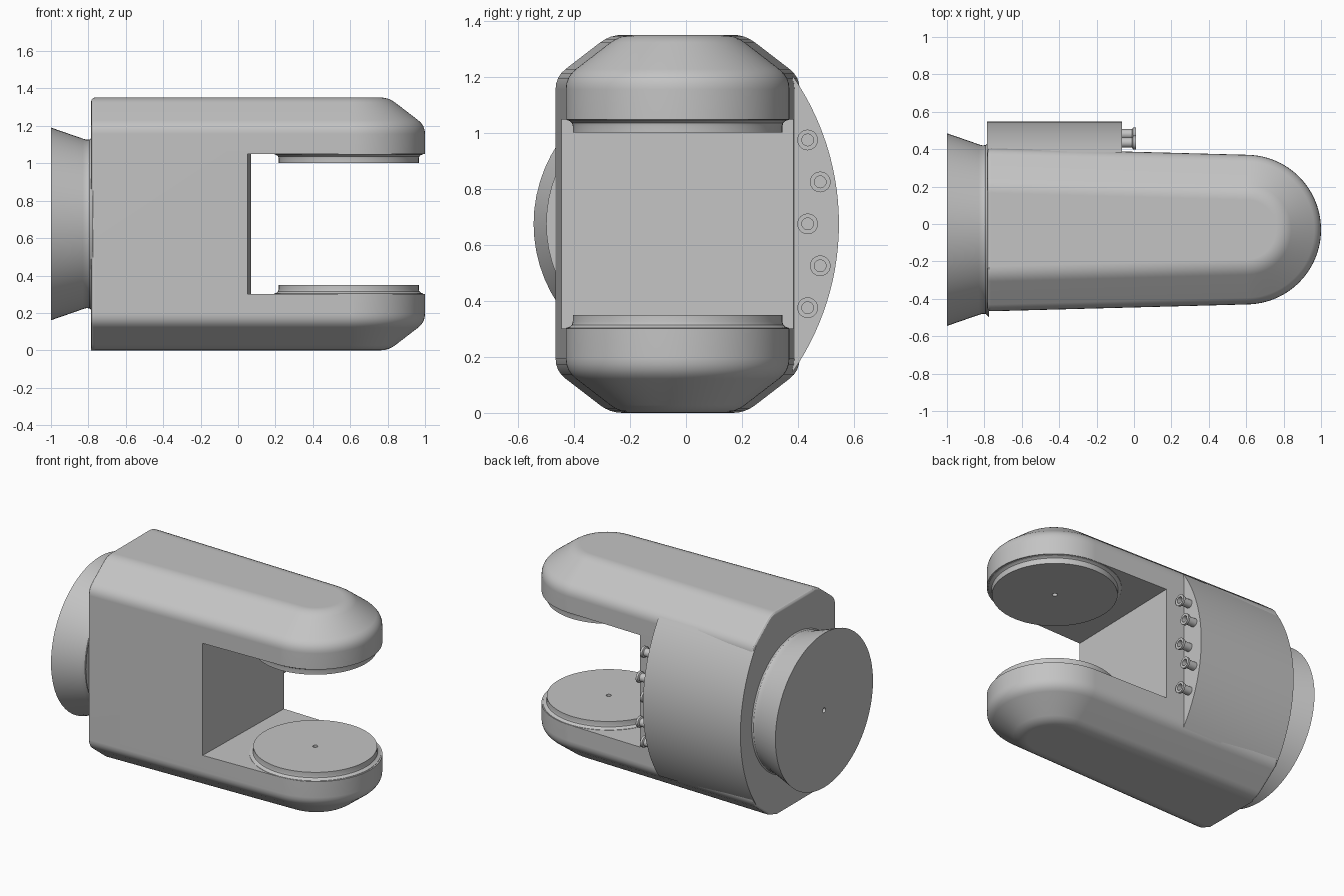
import bpy, bmesh, math
from mathutils import Matrix, Vector

if "Cube" in bpy.data.objects:
    bpy.data.objects.remove(bpy.data.objects["Cube"], do_unlink=True)

grey = bpy.data.materials.new("light_grey")
grey.use_nodes = True
GREY = (0.55, 0.55, 0.55, 1)
grey.diffuse_color = GREY
grey.node_tree.nodes["Principled BSDF"].inputs["Base Color"].default_value = GREY

YC, ZC, HEIGHT = -0.03, 0.676, 1.352      # body mid-lines and full height
BACK, PIVOT, R = -0.785, 0.6, 0.4         # rear face, jaw pivot, jaw radius


def finish(name, bm, matrix=Matrix()):
    bmesh.ops.recalc_face_normals(bm, faces=bm.faces)
    mesh = bpy.data.meshes.new(name)
    bm.to_mesh(mesh)
    bm.free()
    mesh.transform(matrix)
    mesh.materials.append(grey)
    obj = bpy.data.objects.new(name, mesh)
    bpy.context.collection.objects.link(obj)
    return obj


def smooth(obj, degrees=30):
    bpy.ops.object.select_all(action="DESELECT")
    obj.select_set(True)
    bpy.context.view_layer.objects.active = obj
    bpy.ops.object.shade_smooth_by_angle(angle=math.radians(degrees))
    obj.modifiers.new("flat_normals", "WEIGHTED_NORMAL").keep_sharp = True


def bridge(bm, rings):
    for a, b in zip(rings, rings[1:]):
        for i in range(len(a)):
            j = (i + 1) % len(a)
            bm.faces.new((a[i], a[j], b[j], b[i]))


def lathe(name, profile, matrix, sides=64):
    """Revolve (radius, height) points about z; both ends are capped."""
    bm = bmesh.new()
    rings = []
    for r, h in profile:
        angles = [2 * math.pi * i / sides for i in range(sides)]
        rings.append([bm.verts.new((r * math.cos(a), r * math.sin(a), h)) for a in angles])
    bridge(bm, rings)
    bm.faces.new(rings[0])
    bm.faces.new(rings[-1])
    obj = finish(name, bm, matrix)
    smooth(obj)
    return obj


def fillet(before, corner, after, length=0.045, steps=4):
    """Round a profile corner with a short quadratic curve."""
    c = Vector(corner)
    p = c + (Vector(before) - c).normalized() * length
    q = c + (Vector(after) - c).normalized() * length
    ts = [i / steps for i in range(steps + 1)]
    return [p * (1 - t) ** 2 + c * 2 * t * (1 - t) + q * t * t for t in ts]


# Body: tapered round-nosed outline stacked along z with chamfered rims
def outline(inset):
    r = R - inset
    pts = [(BACK, YC - 0.437 + inset)]
    for i in range(49):
        a = math.radians(-88.5 + 177 * i / 48)
        pts.append((PIVOT + r * math.cos(a), YC + r * math.sin(a)))
    return pts + [(BACK, YC + 0.437 - inset)]


low, high = (0, HEIGHT - 0.15), (0.195, HEIGHT)
upper = fillet((0, ZC), low, high) + fillet(low, high, (0.3, HEIGHT))
levels = [(p[0], HEIGHT - p[1]) for p in reversed(upper)] + [(p[0], p[1]) for p in upper]
bm = bmesh.new()
rings = [[bm.verts.new((x, y, z)) for x, y in outline(d)] for d, z in levels]
bridge(bm, rings)
bm.faces.new(rings[0])
bm.faces.new(rings[-1])
rear = [f for f in bm.faces if all(v.co.x < BACK + 0.001 for v in f.verts)]
rear = bmesh.ops.dissolve_faces(bm, faces=rear)["region"]
bmesh.ops.bevel(bm, geom=list(rear[0].edges), offset=0.02, segments=3,
                profile=0.5, affect="EDGES", clamp_overlap=False)
body = finish("fork_body", bm)

# Jaw opening with a slightly skewed inner wall
bm = bmesh.new()
bmesh.ops.create_cube(bm, size=1)
for v in bm.verts:
    side = math.copysign(1, v.co.y)
    v.co = (1.5 if v.co.x > 0 else 0.06 + 0.012 * side, YC + 0.5 * side,
            1.05 if v.co.z > 0 else 0.302)
cutter = finish("jaw_cutter", bm)
cutter.hide_render = True
cut = body.modifiers.new("jaw", "BOOLEAN")
cut.operation, cut.solver, cut.object = "DIFFERENCE", "EXACT", cutter
bpy.context.view_layer.objects.active = body
bpy.ops.object.modifier_apply(modifier="jaw")
bpy.data.objects.remove(cutter, do_unlink=True)
smooth(body)

# Pivot discs with a filleted foot and a small centre hole
disc = [(0.4, -0.005), (0.398, 0.002), (0.386, 0.006), (0.378, 0.013), (0.375, 0.024),
        (0.375, 0.048), (0.016, 0.048), (0.016, 0.02)]
for name, z, turn in (("lower_pivot_disc", 0.302, 0), ("upper_pivot_disc", 1.05, math.pi)):
    lathe(name, disc, Matrix.Translation((PIVOT - 0.008, YC, z)) @ Matrix.Rotation(turn, 4, "X"))

# Flared mounting neck at the rear
neck = [(0.47, 0.01), (0.462, 0.004), (0.452, -0.008), (0.45, -0.025), (0.456, -0.045),
        (0.515, -0.215), (0.016, -0.215), (0.016, -0.18)]
along_x = Matrix.Rotation(math.pi / 2, 4, "Y")
lathe("mounting_neck", neck, Matrix.Translation((BACK, YC, ZC)) @ along_x)

# Curved cover on the back side
radius, half = 0.93, math.asin(0.53 / 0.93)
arc = [-half + 2 * half * i / 28 for i in range(29)]
bm = bmesh.new()
rings = [[bm.verts.new((x, 0.547 - radius + radius * math.cos(a), ZC + radius * math.sin(a)))
          for a in arc] for x in (BACK, -0.065)]
bridge(bm, rings)
for ring in rings:
    bm.faces.new(ring)
smooth(finish("curved_cover", bm))

# Row of staggered hose connectors on the cover's end
spool = [(0.027, -0.01), (0.027, 0.055), (0.037, 0.06), (0.037, 0.075),
         (0.021, 0.075), (0.021, 0.04)]
for i in range(5):
    y = 0.48 if i % 2 else 0.435
    spot = Matrix.Translation((-0.065, y, ZC + 0.15 * (i - 2)))
    lathe("connector_%d" % (i + 1), spool, spot @ along_x, 24)
